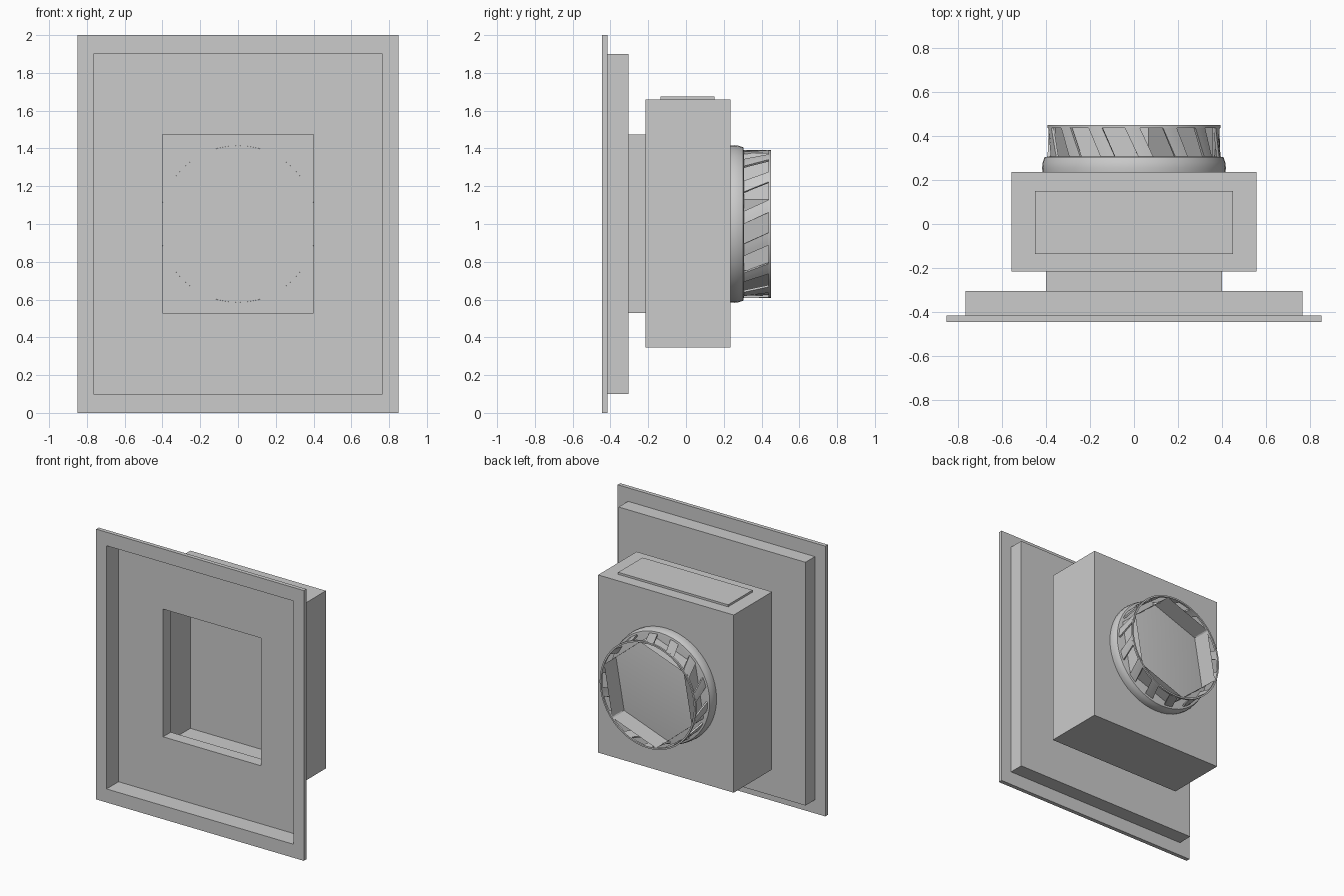
import bpy, bmesh, math

if "Cube" in bpy.data.objects:
    bpy.data.objects.remove(bpy.data.objects["Cube"])

ZC = 1.0  # height of the fan axis


def finish(name, bm, smooth=False):
    bmesh.ops.remove_doubles(bm, verts=bm.verts, dist=1e-5)
    bmesh.ops.recalc_face_normals(bm, faces=bm.faces)
    me = bpy.data.meshes.new(name)
    bm.to_mesh(me)
    bm.free()
    ob = bpy.data.objects.new(name, me)
    bpy.context.collection.objects.link(ob)
    if smooth:
        bpy.ops.object.select_all(action='DESELECT')
        ob.select_set(True)
        bpy.context.view_layer.objects.active = ob
        bpy.ops.object.shade_smooth_by_angle(angle=math.radians(35))
    return ob


def loft(name, rings, cap_end=False, cap_start=False, loop=False, smooth=False):
    """Skin a list of closed rings of points."""
    bm = bmesh.new()
    rows = [[bm.verts.new(p) for p in r] for r in rings]
    pairs = list(zip(rows, rows[1:]))
    if loop:
        pairs.append((rows[-1], rows[0]))
    for a, b in pairs:
        for i in range(len(a)):
            j = (i + 1) % len(a)
            bm.faces.new((a[i], a[j], b[j], b[i]))
    if cap_start:
        bm.faces.new(rows[0])
    if cap_end:
        bm.faces.new(rows[-1])
    return finish(name, bm, smooth)


def rect(hx, z0, z1, y):
    return [(-hx, y, z0), (hx, y, z0), (hx, y, z1), (-hx, y, z1)]


def circle(r, y, n=48, phase=0.0):
    return [(r * math.cos(phase + math.tau * i / n), y,
             ZC + r * math.sin(phase + math.tau * i / n)) for i in range(n)]


# Sizes of the stepped sheet-metal housing: half width, bottom, top
PLATE, TRAY = (0.85, 0.0, 2.0), (0.765, 0.10, 1.90)
NECK, BOX = (0.40, 0.53, 1.475), (0.555, 0.345, 1.66)

# Mounting flange around the open front
loft("front_flange", [rect(*TRAY, -0.445), rect(*PLATE, -0.445),
                      rect(*PLATE, -0.415), rect(*TRAY, -0.415)])
# Shallow open tray with the square opening in its floor
loft("tray", [rect(*TRAY, -0.445), rect(*TRAY, -0.305), rect(*NECK, -0.305)])
# Square neck
loft("neck", [rect(*NECK, -0.305), rect(*NECK, -0.215)])
# Hollow box, open at the neck and closed at the back
loft("housing_box", [rect(*NECK, -0.215), rect(*BOX, -0.215), rect(*BOX, 0.235)],
     cap_end=True)

# Raised cover on the box top
loft("top_cover", [[(-0.45, -0.135, z), (0.45, -0.135, z),
                    (0.45, 0.15, z), (-0.45, 0.15, z)] for z in (1.66, 1.675)],
     cap_start=True, cap_end=True)

# Rounded collar with the fan floor; its base shows inside the box
loft("fan_collar", [circle(0.415, 0.233), circle(0.417, 0.255), circle(0.414, 0.28),
                    circle(0.406, 0.303), circle(0.39, 0.306)],
     cap_start=True, cap_end=True, smooth=True)

# Thin end ring of the fan cage
loft("fan_rim", [circle(0.392, 0.436), circle(0.392, 0.45),
                 circle(0.38, 0.45), circle(0.38, 0.436)], loop=True, smooth=True)

# Slanted blades between collar and rim
bm = bmesh.new()
COUNT, STEPS = 14, 3
WIDTH, SKEW = math.radians(10), math.radians(9)
for k in range(COUNT):
    start = math.tau * k / COUNT
    grid = []
    for r, y, lean in ((0.392, 0.306, 0), (0.392, 0.437, SKEW),
                       (0.38, 0.437, SKEW), (0.38, 0.306, 0)):
        angles = [start + lean + WIDTH * s / STEPS for s in range(STEPS + 1)]
        grid.append([bm.verts.new((r * math.cos(a), y, ZC + r * math.sin(a)))
                     for a in angles])
    for i in range(4):
        a, b = grid[i], grid[(i + 1) % 4]
        for s in range(STEPS):
            bm.faces.new((a[s], a[s + 1], b[s + 1], b[s]))
    bm.faces.new([row[0] for row in grid])
    bm.faces.new([row[-1] for row in grid])
finish("fan_blades", bm, True)

# Flat six-sided baffle wall inside the cage
loft("fan_baffle", [circle(0.382, y, 6, math.radians(20)) for y in (0.306, 0.445)])
